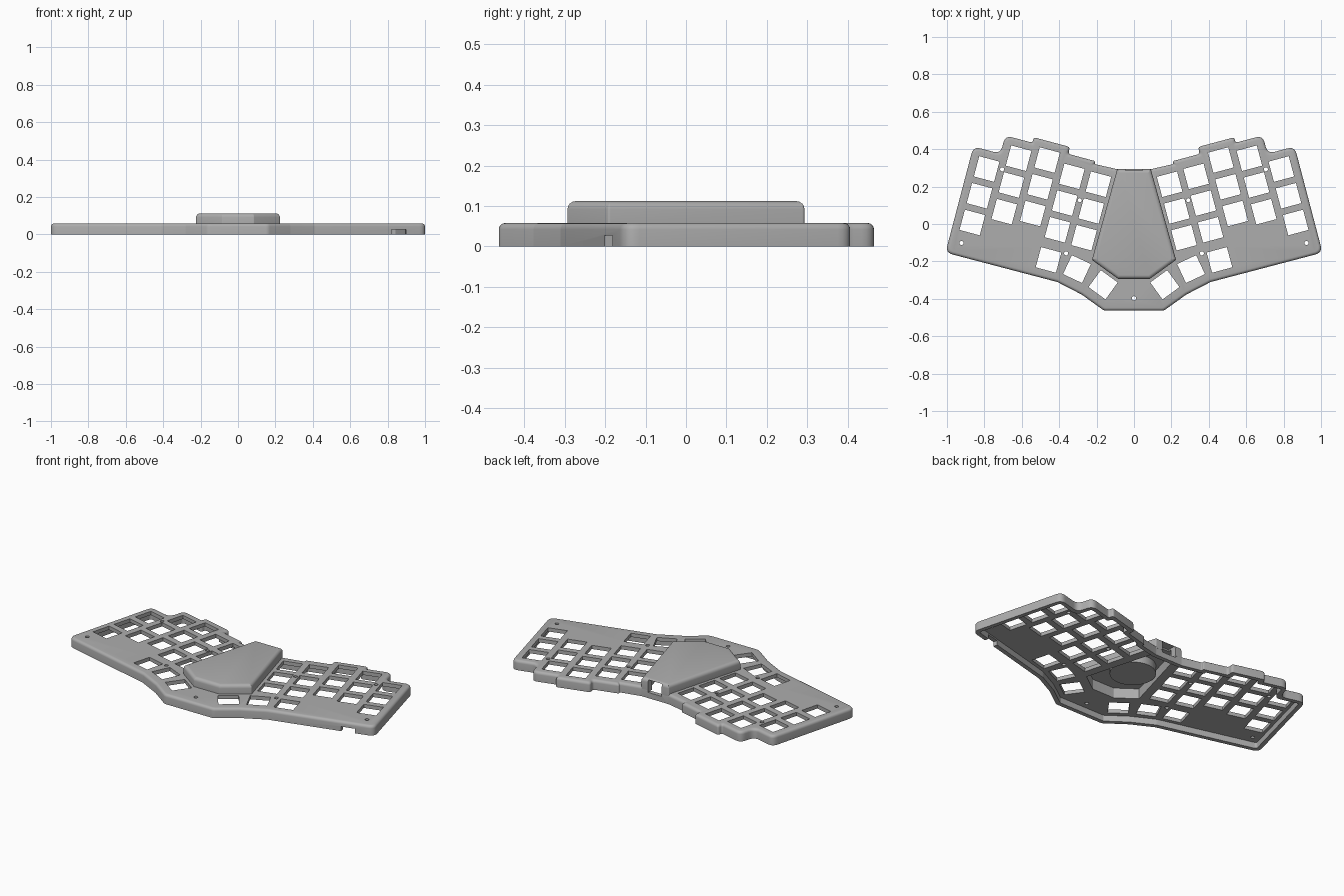
import bpy, bmesh, math
from mathutils import Vector, Matrix

cube = bpy.data.objects.get("Cube")
if cube:
    bpy.data.objects.remove(cube, do_unlink=True)

grey = bpy.data.materials.new("matte grey")
grey.use_nodes = True
COLOUR = (0.42, 0.42, 0.42, 1)
grey.diffuse_color = COLOUR
grey.node_tree.nodes["Principled BSDF"].inputs["Base Color"].default_value = COLOUR

TILT = math.radians(15)
SIDES = (1, -1)


def tilted(u, v):
    """Point in the key grid of the right half."""
    return Vector((u, v)) @ Matrix.Rotation(-TILT, 2)


def mirrored(half):
    half = [Vector(p) for p in half]
    return half + [Vector((-p.x, p.y)) for p in reversed(half)]


def inset_outline(points, inset, radius, steps=6):
    """Inset a counter-clockwise outline and round its corners."""
    n = len(points)
    corners, turns = [], []
    for i, p in enumerate(points):
        a = (p - points[i - 1]).normalized()
        b = (points[(i + 1) % n] - p).normalized()
        na, nb = Vector((-a.y, a.x)), Vector((-b.y, b.x))
        corners.append(p + (na + nb) * inset / (1 + na.dot(nb)))
        turns.append(math.atan2(a.cross(b), a.dot(b)))
    loop = []
    for i, p in enumerate(corners):
        to_prev, to_next = corners[i - 1] - p, corners[(i + 1) % n] - p
        r = max(radius - math.copysign(inset, turns[i]), 0.002)
        cut = r * math.tan(abs(turns[i]) / 2)
        cut = min(cut, 0.45 * to_prev.length, 0.45 * to_next.length)
        start, end = p + to_prev.normalized() * cut, p + to_next.normalized() * cut
        for s in range(steps + 1):
            t = s / steps
            loop.append(start * (1 - t) ** 2 + p * 2 * t * (1 - t) + end * t * t)
    return loop


def make_object(name, bm):
    bmesh.ops.recalc_face_normals(bm, faces=bm.faces)
    mesh = bpy.data.meshes.new(name)
    bm.to_mesh(mesh)
    bm.free()
    mesh.materials.append(grey)
    obj = bpy.data.objects.new(name, mesh)
    bpy.context.collection.objects.link(obj)
    return obj


def stack(name, points, radius, levels):
    """Solid from rounded outlines at (inset, height) levels."""
    bm = bmesh.new()
    rings = [[bm.verts.new((p.x, p.y, z)) for p in inset_outline(points, d, radius)]
             for d, z in levels]
    bm.faces.new(rings[0])
    bm.faces.new(rings[-1])
    for low, high in zip(rings, rings[1:]):
        for i in range(len(low)):
            bm.faces.new((low[i - 1], low[i], high[i], high[i - 1]))
    return make_object(name, bm)


def rounded_top(bottom, top, r, steps=4):
    arc = [math.pi / 2 * s / steps for s in range(steps + 1)]
    return [(0, bottom)] + [(r - r * math.cos(a), top - r + r * math.sin(a)) for a in arc]


def add_box(bm, x, y, z, size, angle=0):
    place = Matrix.Translation((x, y, z)) @ Matrix.Rotation(angle, 4, "Z")
    bmesh.ops.create_cube(bm, size=1, matrix=place @ Matrix.Diagonal((*size, 1)))


def apply_boolean(target, tool, operation):
    mod = target.modifiers.new(operation.lower(), "BOOLEAN")
    mod.object, mod.operation, mod.solver = tool, operation, "EXACT"
    bpy.ops.object.select_all(action="DESELECT")
    bpy.context.view_layer.objects.active = target
    target.select_set(True)
    bpy.ops.object.modifier_apply(modifier=mod.name)
    bpy.data.objects.remove(tool, do_unlink=True)


# Case outline: thumb edge, outer side, then stepped column tops
case_half = [(0.16, -0.463), (0.28, -0.377), (0.41, -0.31), (1.008, -0.153)]
case_half += [tilted(u, v) for u, v in (
    (0.937, 0.178), (0.787, 0.178), (0.787, 0.279), (0.637, 0.279), (0.637, 0.309),
    (0.437, 0.309), (0.437, 0.271), (0.287, 0.271), (0.287, 0.255))]
case_half.append((0.09, 0.293))
case_outline = mirrored(case_half)
hub_outline = mirrored([(0.085, -0.293), (0.225, -0.192), (0.09, 0.293)])

case = stack("keyboard_case", case_outline, 0.04, rounded_top(0, 0.058, 0.016))
hub = stack("centre_housing", hub_outline, 0.008, rounded_top(0.045, 0.112, 0.02))
apply_boolean(case, hub, "UNION")

# Hollow underside and housing pocket
hollow = stack("underside_cutter", case_outline, 0.04, [(0.025, -0.05), (0.025, 0.036)])
apply_boolean(case, hollow, "DIFFERENCE")
pocket = stack("pocket_cutter", hub_outline, 0.008, [(0.035, -0.04), (0.035, 0.097)])
apply_boolean(case, pocket, "DIFFERENCE")

# Switch openings, screw holes and cable openings
bm = bmesh.new()
PITCH, OPENING = 0.148, (0.112, 0.112, 0.2)
columns = [(0.837, 0.08), (0.687, 0.18), (0.537, 0.21), (0.387, 0.16), (0.239, 0.156)]
thumbs = [(0.457, -0.192, 15), (0.305, -0.241, 25), (0.165, -0.325, 36)]
screws = [(0.922, -0.102), (0.363, -0.157), (0.29, 0.127), (0.705, 0.292)]
for side in SIDES:
    for u, v in columns:
        for row in range(3):
            p = tilted(u, v - row * PITCH)
            add_box(bm, side * p.x, p.y, 0.05, OPENING, side * TILT)
    for x, y, angle in thumbs:
        add_box(bm, side * x, y, 0.05, OPENING, side * math.radians(angle))
for x, y in [(side * x, y) for side in SIDES for x, y in screws] + [(0, -0.397)]:
    bmesh.ops.create_cone(bm, cap_ends=True, segments=16, radius1=0.011, radius2=0.011,
                          depth=0.2, matrix=Matrix.Translation((x, y, 0.05)))
add_box(bm, 0.86, -0.19, 0, (0.08, 0.09, 0.054), TILT)
add_box(bm, 0, 0.28, 0.07, (0.09, 0.09, 0.072))
apply_boolean(case, make_object("opening_cutter", bm), "DIFFERENCE")

# Round boss under the housing roof
bm = bmesh.new()
bmesh.ops.create_cone(bm, cap_ends=True, segments=48, radius1=0.125, radius2=0.125,
                      depth=0.05, matrix=Matrix.Translation((0, -0.01, 0.075)))
boss = make_object("round_boss", bm)

for obj in (case, boss):
    bpy.ops.object.select_all(action="DESELECT")
    bpy.context.view_layer.objects.active = obj
    obj.select_set(True)
    bpy.ops.object.shade_smooth_by_angle(angle=math.radians(35))
